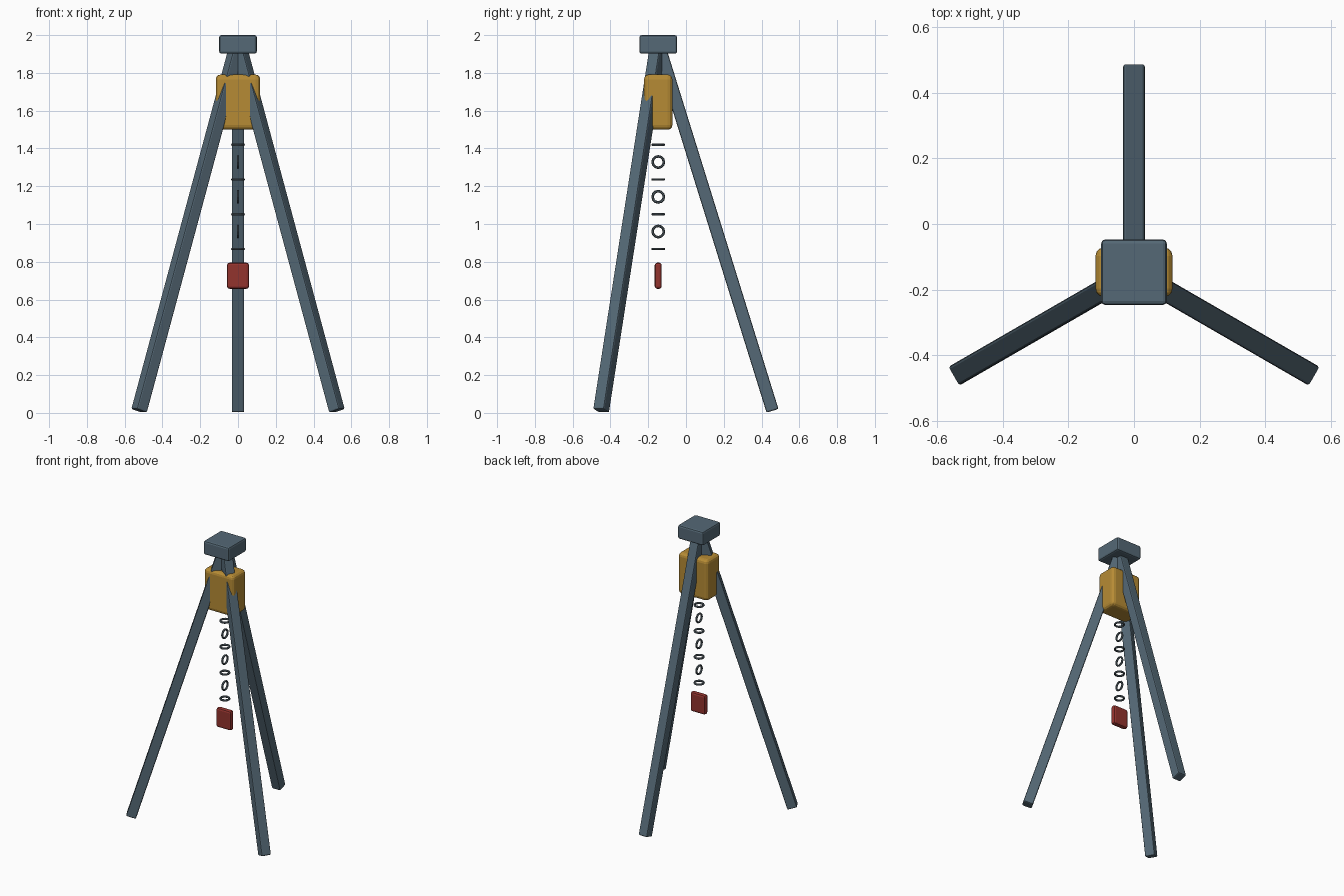
import bpy
import math
from mathutils import Vector, Matrix

cube = bpy.data.objects.get("Cube")
if cube:
    bpy.data.objects.remove(cube, do_unlink=True)

AXIS_Y = -0.147  # the hub sits forward of the footprint centre


def material(name, r, g, b):
    m = bpy.data.materials.new(name)
    m.use_nodes = True
    m.diffuse_color = (r, g, b, 1)
    m.node_tree.nodes["Principled BSDF"].inputs["Base Color"].default_value = (r, g, b, 1)
    return m


steel = material("blue_grey_steel", 0.09, 0.14, 0.18)
yellow = material("amber_yellow", 0.47, 0.26, 0.035)
red = material("hook_red", 0.29, 0.033, 0.027)
chain = material("chain_grey", 0.09, 0.12, 0.14)


def box(name, size, matrix, mat, bevel, segments=2):
    bpy.ops.mesh.primitive_cube_add(size=1)
    ob = bpy.context.object
    ob.name = name
    ob.data.transform(Matrix.Diagonal((*size, 1)))
    ob.matrix_world = matrix
    ob.data.materials.append(mat)
    mod = ob.modifiers.new("Bevel", 'BEVEL')
    mod.width = bevel
    mod.segments = segments
    return ob


def at(z):
    return Matrix.Translation((0, AXIS_Y, z))


# Head block and hoist housing
box("head_block", (0.2, 0.2, 0.098), at(1.951), steel, 0.012)
box("hoist_housing", (0.235, 0.15, 0.292), at(1.645), yellow, 0.025, 3)

# Three splayed legs
for name, degrees in (("back_leg", 90), ("right_leg", 210), ("left_leg", 330)):
    foot = Vector((0.605, 0, 0.011))
    top = Vector((0.01, 0, 1.925))
    span = top - foot
    tilt = math.atan2(span.x, span.z)
    place = (at(0) @ Matrix.Rotation(math.radians(degrees), 4, 'Z')
             @ Matrix.Translation((foot + top) / 2) @ Matrix.Rotation(tilt, 4, 'Y'))
    box(name, (0.066, 0.066, span.length), place, steel, 0.008)

# Chain links, alternately flat and upright
for i in range(7):
    bpy.ops.mesh.primitive_torus_add(major_radius=0.03, minor_radius=0.007,
                                     major_segments=12, minor_segments=6)
    link = bpy.context.object
    link.name = f"chain_link_{i + 1}"
    link.matrix_world = at(1.42 - i * 0.092) @ Matrix.Rotation(math.pi / 2 * (i % 2), 4, 'Y')
    link.data.materials.append(chain)

# Hook block below the chain
box("hook_block", (0.117, 0.037, 0.138), at(0.726), red, 0.013)
